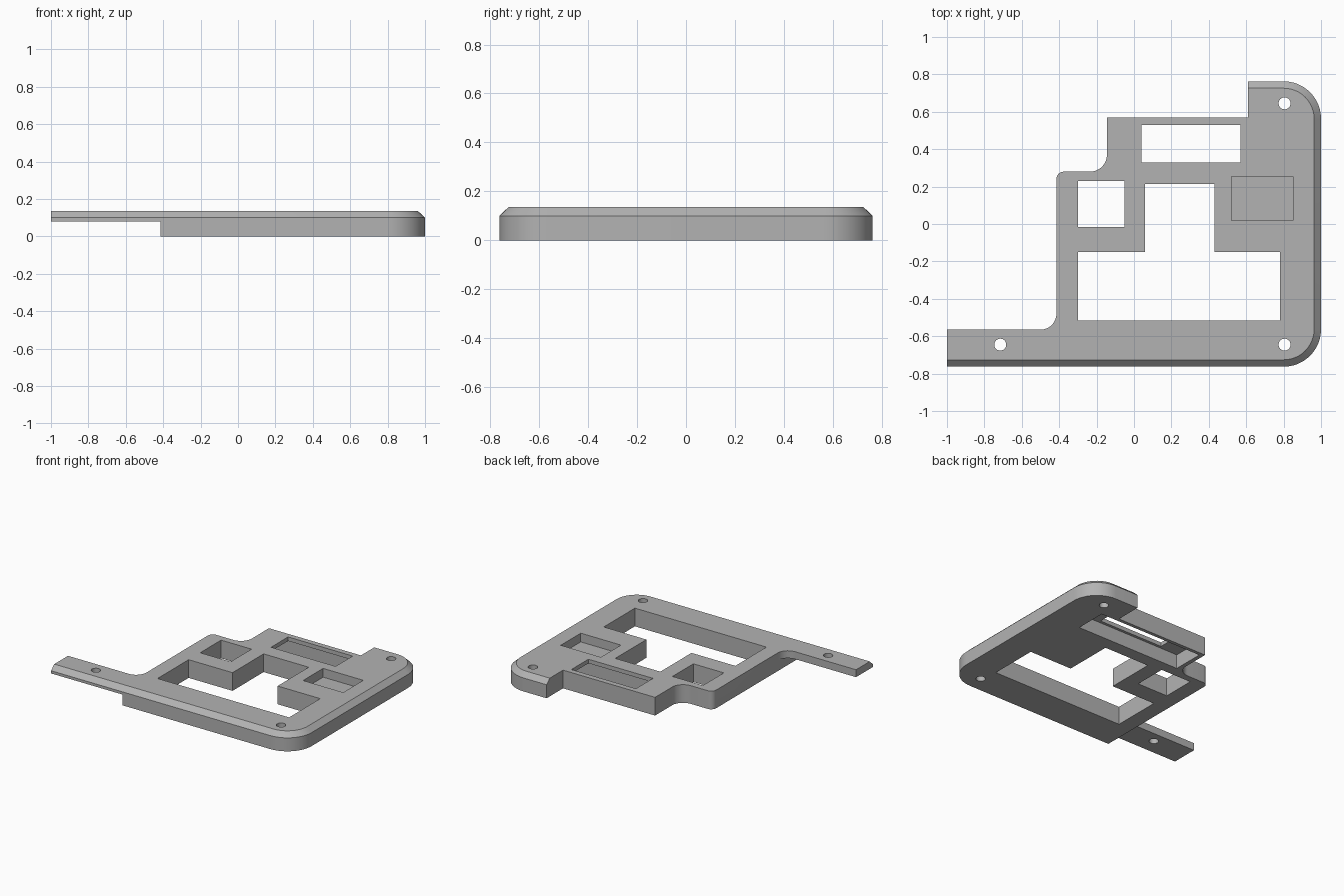
import bpy, bmesh, math

if "Cube" in bpy.data.objects:
    bpy.data.objects.remove(bpy.data.objects["Cube"], do_unlink=True)

TOP, RIM, CHAMFER = 0.135, 0.1, 0.037
HALF_Y, RADIUS = 0.763, 0.2
BODY_LEFT, TAB_BASE = -0.415, 0.08

grey = bpy.data.materials.new("plain_grey")
grey.use_nodes = True
grey.diffuse_color = (0.45, 0.45, 0.45, 1)
grey.node_tree.nodes["Principled BSDF"].inputs["Base Color"].default_value = grey.diffuse_color


def arc(cx, cy, r, start, end, steps=12):
    """Points along an arc, angles in degrees."""
    angles = [math.radians(start + (end - start) * i / steps) for i in range(steps + 1)]
    return [(cx + r * math.cos(a), cy + r * math.sin(a)) for a in angles]


def loft(name, rings):
    """Closed solid from (outline, height) rings stacked upward."""
    bm = bmesh.new()
    loops = [[bm.verts.new((x, y, z)) for x, y in outline] for outline, z in rings]
    for low, high in zip(loops, loops[1:]):
        n = len(low)
        for i in range(n):
            j = (i + 1) % n
            bm.faces.new((low[i], low[j], high[j], high[i]))
    bm.faces.new(loops[0][::-1])
    bm.faces.new(loops[-1])
    bmesh.ops.recalc_face_normals(bm, faces=bm.faces)
    mesh = bpy.data.meshes.new(name)
    bm.to_mesh(mesh)
    bm.free()
    obj = bpy.data.objects.new(name, mesh)
    bpy.context.collection.objects.link(obj)
    mesh.materials.append(grey)
    return obj


def cut(target, outline, low=-0.1, high=0.3):
    """Subtract a prism from the target and discard the cutter."""
    cutter = loft("cutter", [(outline, low), (outline, high)])
    cutter.hide_render = True
    bpy.context.view_layer.objects.active = target
    mod = target.modifiers.new("cut", "BOOLEAN")
    mod.operation, mod.solver, mod.object = "DIFFERENCE", "EXACT", cutter
    bpy.ops.object.modifier_apply(modifier=mod.name)
    bpy.data.objects.remove(cutter, do_unlink=True)


def rect(x0, x1, y0, y1):
    return [(x0, y0), (x1, y0), (x1, y1), (x0, y1)]


def plate_outline(inset):
    """Straight left end, two rounded corners on the other side."""
    cx, cy, r = 1 - RADIUS, HALF_Y - RADIUS, RADIUS - inset
    return ([(-1, -HALF_Y + inset)] + arc(cx, -cy, r, -90, 0)
            + arc(cx, cy, r, 0, 90) + [(-1, HALF_Y - inset)])


# Plate with a chamfered upper rim
plate = loft("case_plate", [(plate_outline(0), 0), (plate_outline(0), RIM),
                            (plate_outline(CHAMFER), TOP)])

# Stepped back corner with filleted transitions
step = [(-1.2, -0.565)]
step += arc(-0.5, -0.48, 0.085, -90, 0)
step += arc(-0.375, 0.24, 0.04, 180, 90, 6)
step += arc(-0.235, 0.37, 0.09, -90, 0)
step += [(-0.145, 0.57), (0.61, 0.57), (0.61, 1), (-1.2, 1)]
cut(plate, step)

# Thin side tab
cut(plate, rect(-1.2, BODY_LEFT, -1, 1), -0.1, TAB_BASE)

# Main opening, square opening and display window
cut(plate, [(-0.3, -0.515), (0.78, -0.515), (0.78, -0.15), (0.43, -0.15),
            (0.43, 0.215), (0.06, 0.215), (0.06, -0.15), (-0.3, -0.15)])
cut(plate, rect(-0.3, -0.05, -0.015, 0.23))
cut(plate, rect(0.04, 0.57, 0.33, 0.53))

# Display pocket underneath
cut(plate, rect(-0.115, 0.74, 0.31, 0.545), -0.1, 0.105)

# Plain rectangular recess on the top
cut(plate, rect(0.52, 0.85, 0.02, 0.255), 0.07, 0.3)

# Screw holes
for x, y in [(0.805, 0.645), (0.805, -0.645), (-0.715, -0.645)]:
    cut(plate, arc(x, y, 0.032, 0, 345, 23))

# Smooth rounded corners, sharp edges kept
bpy.ops.object.select_all(action="DESELECT")
plate.select_set(True)
bpy.context.view_layer.objects.active = plate
bpy.ops.object.shade_smooth_by_angle(angle=math.radians(30))
